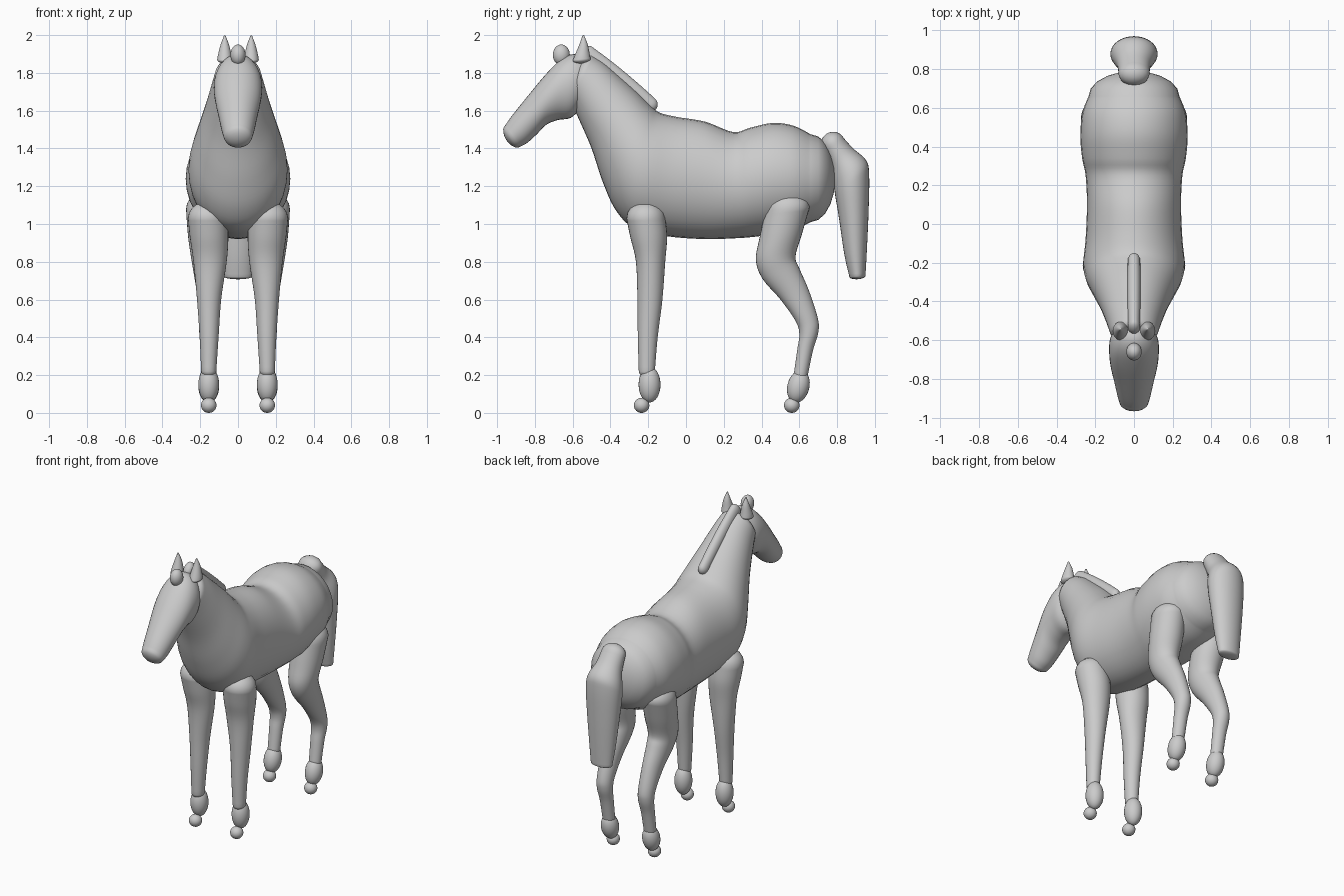
import bpy, bmesh, math
from mathutils import Vector

SIDES, STEPS = 32, 5


def finish(name, bm):
    bmesh.ops.recalc_face_normals(bm, faces=bm.faces)
    mesh = bpy.data.meshes.new(name)
    bm.to_mesh(mesh)
    bm.free()
    for p in mesh.polygons:
        p.use_smooth = True
    ob = bpy.data.objects.new(name, mesh)
    bpy.context.collection.objects.link(ob)
    return ob


def catmull(a, b, c, d, t):
    return 0.5 * (2 * b + (c - a) * t + (2 * a - 5 * b + 4 * c - d) * t * t
                  + (3 * b - a - 3 * c + d) * t ** 3)


def loft(name, sections, cap0, cap1, side=1):
    """Elliptical loft; section = (edge1 y, z, edge2 y, z, half width[, centre x])."""
    secs = [tuple(s) + (0,) * (6 - len(s)) for s in sections]
    n = len(secs)
    rows = []
    for i in range(n - 1):
        q = [secs[max(0, min(n - 1, k))] for k in (i - 1, i, i + 1, i + 2)]
        for j in range(STEPS):
            rows.append([catmull(*v, j / STEPS) for v in zip(*q)])
    rows.append(list(secs[-1]))
    rings = [(Vector((r[5], (r[0] + r[2]) / 2, (r[1] + r[3]) / 2)),
              Vector((0, (r[0] - r[2]) / 2, (r[1] - r[3]) / 2)), r[4]) for r in rows]

    # domed ends
    def dome(ring, inner, length):
        c, u, w = ring
        d = Vector((1, 0, 0)).cross(u).normalized()
        if d.dot(c - inner[0]) < 0:
            d = -d
        return [(c + d * length * math.sin(a), u * math.cos(a), w * math.cos(a))
                for a in (math.radians(g) for g in (18, 36, 54, 70, 82, 89))]
    rings = dome(rings[0], rings[1], cap0)[::-1] + rings + dome(rings[-1], rings[-2], cap1)

    bm = bmesh.new()
    loops = []
    for c, u, w in rings:
        loop = []
        for k in range(SIDES):
            a = math.tau * k / SIDES
            p = c + u * math.cos(a) + Vector((w * math.sin(a), 0, 0))
            loop.append(bm.verts.new((p.x * side, p.y, p.z)))
        loops.append(loop)
    for A, B in zip(loops, loops[1:]):
        for k in range(SIDES):
            m = (k + 1) % SIDES
            bm.faces.new((A[k], A[m], B[m], B[k]))
    bm.faces.new(loops[0])
    bm.faces.new(loops[-1])
    return finish(name, bm)


def ball(name, loc, radii, tilt=0):
    bm = bmesh.new()
    bmesh.ops.create_uvsphere(bm, u_segments=24, v_segments=16, radius=1)
    ob = finish(name, bm)
    ob.location, ob.scale, ob.rotation_euler = loc, radii, (tilt, 0, 0)
    return ob


# torso and neck
loft("body", [
    (.66, 1.475, .66, 1.01, .235), (.57, 1.52, .57, .97, .268),
    (.46, 1.535, .44, .943, .277), (.34, 1.51, .34, .93, .268),
    (.25, 1.487, .25, .924, .25), (.1, 1.542, .1, .92, .243),
    (-.05, 1.567, -.1, .935, .25), (-.14, 1.59, -.27, .975, .262),
    (-.19, 1.63, -.37, 1.07, .25), (-.26, 1.70, -.44, 1.22, .215),
    (-.35, 1.78, -.50, 1.40, .175), (-.43, 1.85, -.565, 1.55, .145),
    (-.50, 1.895, -.61, 1.65, .125)], .13, .05)

# head
loft("head", [
    (-.52, 1.88, -.56, 1.61, .10), (-.59, 1.90, -.61, 1.562, .125),
    (-.66, 1.873, -.68, 1.55, .128), (-.74, 1.795, -.74, 1.525, .12),
    (-.84, 1.675, -.79, 1.475, .102), (-.92, 1.575, -.84, 1.43, .087),
    (-.955, 1.525, -.88, 1.408, .076)], .04, .04)
ball("forelock", (0, -.66, 1.895), (.04, .045, .055))

# mane along the neck crest
loft("mane", [
    (-.50, 1.94, -.56, 1.86, .032), (-.38, 1.85, -.44, 1.78, .034),
    (-.26, 1.75, -.31, 1.68, .034), (-.165, 1.665, -.215, 1.60, .032)], .03, .04)

# tail
loft("tail", [
    (.835, 1.455, .72, 1.40, .08), (.885, 1.40, .765, 1.30, .088),
    (.955, 1.335, .78, 1.22, .115), (.97, 1.25, .79, 1.15, .122),
    (.966, 1.05, .81, 1.03, .11), (.957, .85, .838, .84, .09),
    (.95, .725, .865, .72, .075)], .06, .015)

FRONT_LEG = [
    (-.11, 1.03, -.315, 1.03, .105, .16), (-.10, .93, -.295, .93, .102, .153),
    (-.11, .80, -.265, .80, .088, .148), (-.125, .60, -.257, .60, .064, .153),
    (-.15, .40, -.255, .40, .050, .153), (-.165, .22, -.25, .22, .040, .155)]
HIND_LEG = [
    (.655, 1.09, .42, 1.07, .10, .175), (.615, .95, .39, .93, .10, .165),
    (.58, .83, .37, .81, .088, .16), (.60, .765, .405, .71, .077, .157),
    (.65, .65, .50, .60, .062, .155), (.698, .50, .578, .49, .053, .155),
    (.70, .425, .60, .42, .05, .155), (.672, .33, .59, .34, .044, .155),
    (.645, .20, .57, .20, .04, .155)]

for side, tag in ((1, "right"), (-1, "left")):
    # legs with fetlocks and small round hooves
    loft("front_leg_" + tag, FRONT_LEG, .09, .03, side)
    ball("front_fetlock_" + tag, (.155 * side, -.193, .15), (.055, .058, .095))
    ball("front_hoof_" + tag, (.155 * side, -.235, .04), (.041, .041, .04))
    loft("hind_leg_" + tag, HIND_LEG, .09, .03, side)
    ball("hind_fetlock_" + tag, (.155 * side, .595, .14), (.055, .058, .088), -.25)
    ball("hind_hoof_" + tag, (.155 * side, .56, .04), (.041, .041, .04))
    # pointed ears
    loft("ear_" + tag, [
        (-.505, 1.875, -.60, 1.865, .04, .07), (-.51, 1.90, -.59, 1.89, .036, .07),
        (-.52, 1.95, -.565, 1.95, .022, .07), (-.537, 1.992, -.55, 1.992, .006, .07)],
        .02, .008, side)
